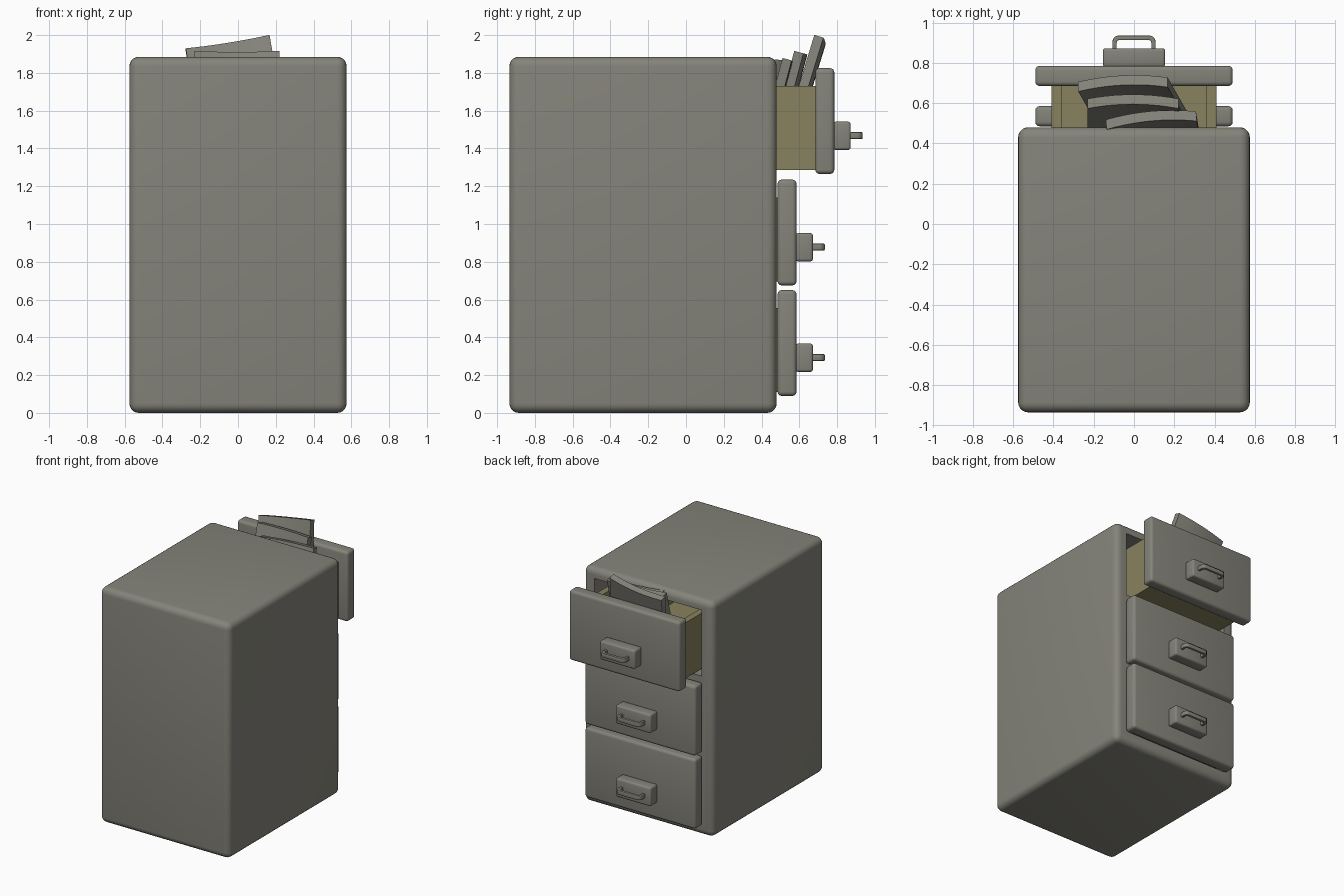
import bpy, bmesh, math
from mathutils import Matrix, Vector

if "Cube" in bpy.data.objects:
    bpy.data.objects.remove(bpy.data.objects["Cube"])


def material(name, rgb):
    m = bpy.data.materials.new(name)
    m.diffuse_color = (*rgb, 1)
    m.use_nodes = True
    m.node_tree.nodes["Principled BSDF"].inputs["Base Color"].default_value = m.diffuse_color
    return m


GREY = material("warm_grey", (0.235, 0.230, 0.195))
OLIVE = material("olive_card", (0.246, 0.223, 0.112))


def add_object(name, bm, mat):
    bmesh.ops.recalc_face_normals(bm, faces=bm.faces)
    mesh = bpy.data.meshes.new(name)
    bm.to_mesh(mesh)
    bm.free()
    mesh.materials.append(mat)
    ob = bpy.data.objects.new(name, mesh)
    bpy.context.collection.objects.link(ob)
    return ob


def box_into(bm, lo, hi):
    lo, hi = Vector(lo), Vector(hi)
    mat = Matrix.Translation((lo + hi) / 2) @ Matrix.Diagonal((*(hi - lo), 1))
    bmesh.ops.create_cube(bm, size=1, matrix=mat)


def box(name, lo, hi, mat, radius=0.0, segments=4):
    bm = bmesh.new()
    box_into(bm, lo, hi)
    if radius:
        bmesh.ops.bevel(bm, geom=bm.edges[:], offset=radius, segments=segments,
                        profile=0.5, affect='EDGES')
    return add_object(name, bm, mat)


def smooth(ob):
    bpy.ops.object.select_all(action='DESELECT')
    ob.select_set(True)
    bpy.context.view_layer.objects.active = ob
    bpy.ops.object.shade_smooth_by_angle(angle=math.radians(35))


def arch(half, depth, r):
    """Rounded U outline from right foot to left foot."""
    pts = [(half, 0)]
    for cx, start in ((half - r, 0), (r - half, 90)):
        for i in range(6):
            a = math.radians(start + 18 * i)
            pts.append((cx + r * math.cos(a), depth - r + r * math.sin(a)))
    return pts + [(-half, 0)]


def pull_handle(name, y, z):
    bm = bmesh.new()
    outline = arch(0.107, 0.065, 0.03) + arch(0.086, 0.043, 0.014)[::-1]
    face = bm.faces.new([bm.verts.new((px, y + py, z - 0.018)) for px, py in outline])
    ext = bmesh.ops.extrude_face_region(bm, geom=[face])
    bmesh.ops.translate(bm, vec=(0, 0, 0.036),
                        verts=[v for v in ext["geom"] if isinstance(v, bmesh.types.BMVert)])
    rims = [e for e in bm.edges if abs(e.verts[0].co.z - e.verts[1].co.z) < 1e-5]
    bmesh.ops.bevel(bm, geom=rims, offset=0.005, segments=2, profile=0.5, affect='EDGES')
    return add_object(name, bm, GREY)


def drawer(tag, z, slide):
    """Drawer whose front panel starts at height z, pulled out by slide."""
    y = 0.485 + slide
    smooth(box(tag + "_drawer_front", (-0.49, y, z), (0.49, y + 0.1, z + 0.56), GREY, 0.022))
    smooth(box(tag + "_handle_plate", (-0.155, y + 0.095, z + 0.127),
               (0.155, y + 0.187, z + 0.277), GREY, 0.014, 3))
    smooth(pull_handle(tag + "_handle", y + 0.185, z + 0.203))
    # open-topped tray
    bm = bmesh.new()
    back, lo, hi = y - 1.2, z + 0.02, z + 0.465
    box_into(bm, (-0.41, back, lo), (0.41, y + 0.002, lo + 0.04))
    for s in (-0.385, 0.385):
        box_into(bm, (s - 0.025, back, lo), (s + 0.025, y + 0.002, hi))
    box_into(bm, (-0.36, back, lo), (0.36, back + 0.05, hi))
    add_object(tag + "_drawer_tray", bm, OLIVE)


def folder(name, top, lean, roll, yaw, height, width=0.45, thick=0.05, bulge=0.022):
    """Gently bowed stack of paper hanging down from its top-centre point."""
    bm = bmesh.new()
    n = 10
    rows = []
    for i in range(n + 1):
        t = 2 * i / n - 1
        bow = bulge * (1 - t * t) - bulge / 2
        rows.append([bm.verts.new((t * width / 2, bow + dy, dz)) for dy, dz in
                     ((-thick / 2, 0), (thick / 2, 0), (thick / 2, -height), (-thick / 2, -height))])
    for a, b in zip(rows, rows[1:]):
        for k in range(4):
            bm.faces.new((a[k], a[(k + 1) % 4], b[(k + 1) % 4], b[k]))
    bm.faces.new(rows[0])
    bm.faces.new(rows[-1])
    rot = (Matrix.Rotation(math.radians(yaw), 4, 'Z') @ Matrix.Rotation(math.radians(-lean), 4, 'X')
           @ Matrix.Rotation(math.radians(-roll), 4, 'Y'))
    bm.transform(Matrix.Translation(top) @ rot)
    smooth(add_object(name, bm, GREY))


# cabinet body with three drawer openings
HEIGHTS = {"bottom": 0.09, "middle": 0.675, "top": 1.265}
body = box("cabinet_body", (-0.575, -0.935, 0), (0.575, 0.48, 1.885), GREY, 0.05, 5)
for tag, z in HEIGHTS.items():
    cutter = box("opening_cutter", (-0.475, -0.85, z + 0.012), (0.475, 0.6, z + 0.54), GREY)
    cutter.hide_render = True
    mod = body.modifiers.new("opening", 'BOOLEAN')
    mod.operation, mod.solver, mod.object = 'DIFFERENCE', 'EXACT', cutter
    bpy.context.view_layer.objects.active = body
    bpy.ops.object.modifier_apply(modifier=mod.name)
    bpy.data.objects.remove(cutter)
smooth(body)

# drawers, the top one pulled open
for tag, z in HEIGHTS.items():
    drawer(tag, z, 0.2 if tag == "top" else 0.0)

# folders leaning in the open drawer
folder("tall_folder", (-0.055, 0.703, 1.955), 17, 9.5, 0, 0.56)
folder("middle_folder", (-0.005, 0.608, 1.907), 15, 0, 0, 0.56)
folder("short_folder", (0.085, 0.525, 1.866), 15, 1, 5, 0.52)
